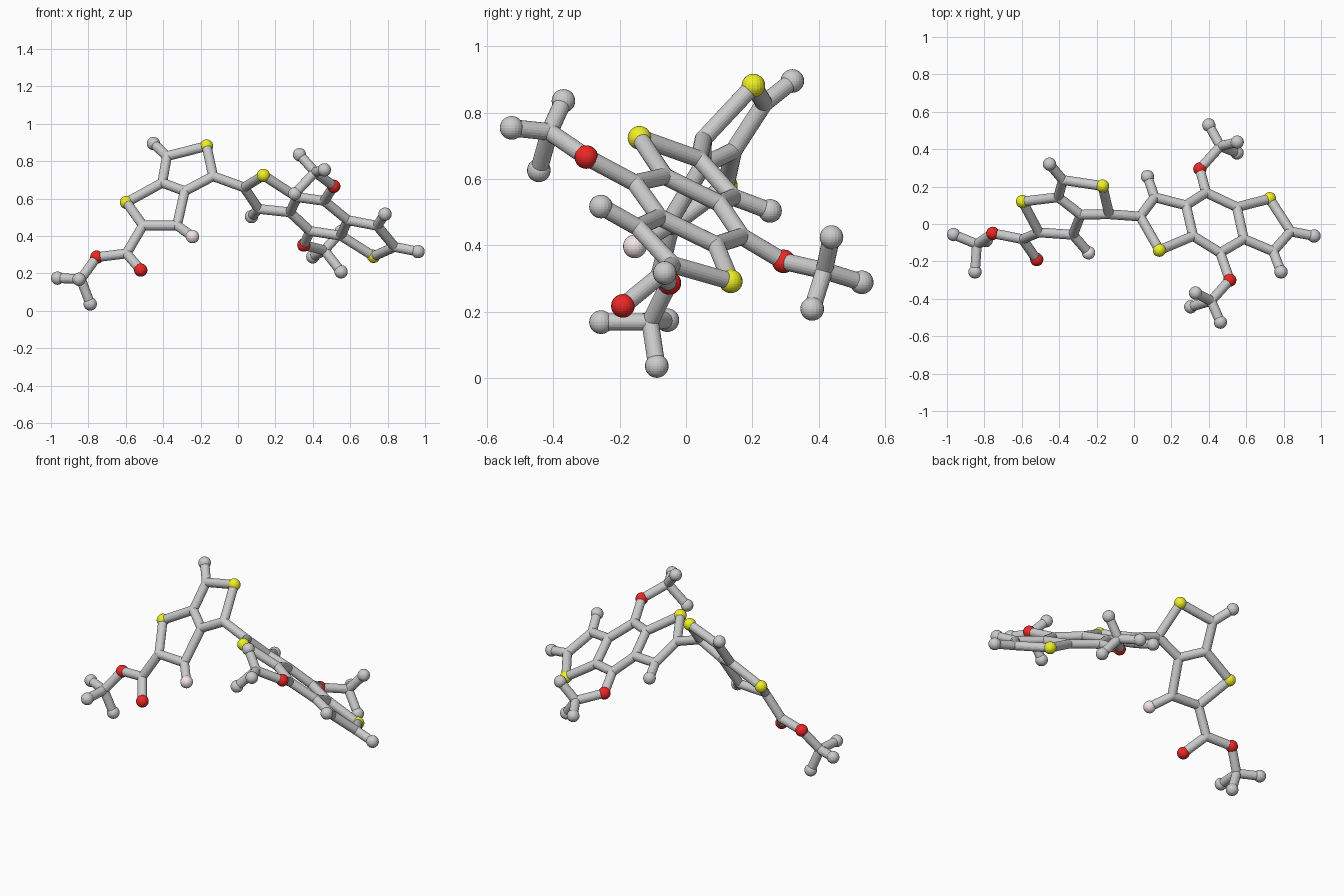
import bpy, bmesh
from mathutils import Vector

if "Cube" in bpy.data.objects:
    bpy.data.objects.remove(bpy.data.objects["Cube"])

BALL, ROD = 0.0355, 0.026

# left fused rings with ester tail
left = {
    'Ha': (-.965, -.056, .175), 'Hb': (-.79, -.088, .037), 'Hc': (-.85, -.256, .169),
    'M': (-.84, -.108, .17), 'O1': (-.755, -.05, .287), 'K': (-.596, -.081, .307),
    'O2': (-.52, -.19, .218), 'C2': (-.508, -.045, .457), 'S1': (-.596, .12, .58),
    'C3': (-.326, -.058, .457), 'F': (-.243, -.154, .397), 'C3a': (-.285, .05, .64),
    'C6a': (-.405, .143, .685), 'C6': (-.38, .235, .827), 'Hd': (-.452, .32, .895),
    'S2': (-.168, .203, .881), 'C4': (-.133, .052, .72)}
left_bonds = ("M-Ha M-Hb M-Hc M-O1 O1-K K-O2 K-C2 C2-S1 C2-C3 C3-F C3-C3a C3a-C6a "
              "C6a-S1 C6a-C6 C6-Hd C6-S2 S2-C4 C4-C3a")
# right three-ring core with two side groups
right = {
    'A2': (.033, .04, .66), 'A3': (.11, .143, .545), 'H1': (.072, .253, .504),
    'S3': (.136, -.14, .724), 'A3a': (.278, .1, .527), 'A7a': (.316, -.064, .608),
    'B8': (.461, -.154, .588), 'O3': (.512, -.3, .666), 'B4': (.385, .168, .427),
    'O4': (.352, .294, .352), 'D3a': (.587, -.08, .485), 'D7a': (.55, .09, .402),
    'S4': (.725, .135, .292), 'D2': (.838, -.04, .342), 'D3': (.744, -.146, .455),
    'H2': (.786, -.256, .517), 'H3': (.963, -.064, .317),
    'N': (.462, .416, .324), 'H4': (.4, .529, .289), 'H5': (.552, .438, .425), 'H6': (.551, .38, .209),
    'P': (.412, -.411, .742), 'H7': (.462, -.525, .754), 'H8': (.329, -.369, .835), 'H9': (.303, -.443, .626)}
right_bonds = ("A2-A3 A3-H1 A2-S3 S3-A7a A7a-A3a A3a-A3 A7a-B8 A3a-B4 B4-D7a B8-D3a D3a-D7a "
               "D7a-S4 S4-D2 D2-D3 D3-D3a D3-H2 D2-H3 B8-O3 B4-O4 O4-N N-H4 N-H5 N-H6 "
               "O3-P P-H7 P-H8 P-H9")
atoms = {k: Vector(v) for k, v in {**left, **right}.items()}
bonds = [b.split('-') for b in (left_bonds + " " + right_bonds + " C4-A2").split()]


def finish(bm, name, color=None):
    mesh = bpy.data.meshes.new(name)
    bm.to_mesh(mesh)
    bm.free()
    obj = bpy.data.objects.new(name, mesh)
    bpy.context.collection.objects.link(obj)
    if color:
        mat = bpy.data.materials.new(name)
        mat.diffuse_color = color
        mat.use_nodes = True
        mat.node_tree.nodes["Principled BSDF"].inputs["Base Color"].default_value = mat.diffuse_color
        mesh.materials.append(mat)


def sphere(bm, p, r):
    v = bmesh.ops.create_uvsphere(bm, u_segments=20, v_segments=14, radius=r)['verts']
    bmesh.ops.translate(bm, verts=v, vec=p)


# rods between atoms
bm = bmesh.new()
for a, b in bonds:
    d = atoms[b] - atoms[a]
    rod = bmesh.ops.create_cone(bm, cap_ends=True, segments=20, radius1=ROD, radius2=ROD,
                                depth=d.length)['verts']
    bmesh.ops.rotate(bm, verts=rod, matrix=d.to_track_quat('Z', 'Y').to_matrix())
    bmesh.ops.translate(bm, verts=rod, vec=(atoms[a] + atoms[b]) / 2)
# rounded joints where rods meet
for k, p in atoms.items():
    if k[0] not in 'HSOF':
        sphere(bm, p, ROD)
finish(bm, "rods")

# balls by colour
for letter, name, color in (('H', "grey_balls", None), ('S', "yellow_balls", (.87, .87, .02, 1)),
                            ('O', "red_balls", (.85, .02, .02, 1)), ('F', "pink_ball", (.9, .78, .8, 1))):
    bm = bmesh.new()
    for k, p in atoms.items():
        if k[0] == letter:
            sphere(bm, p, BALL)
    finish(bm, name, color)
